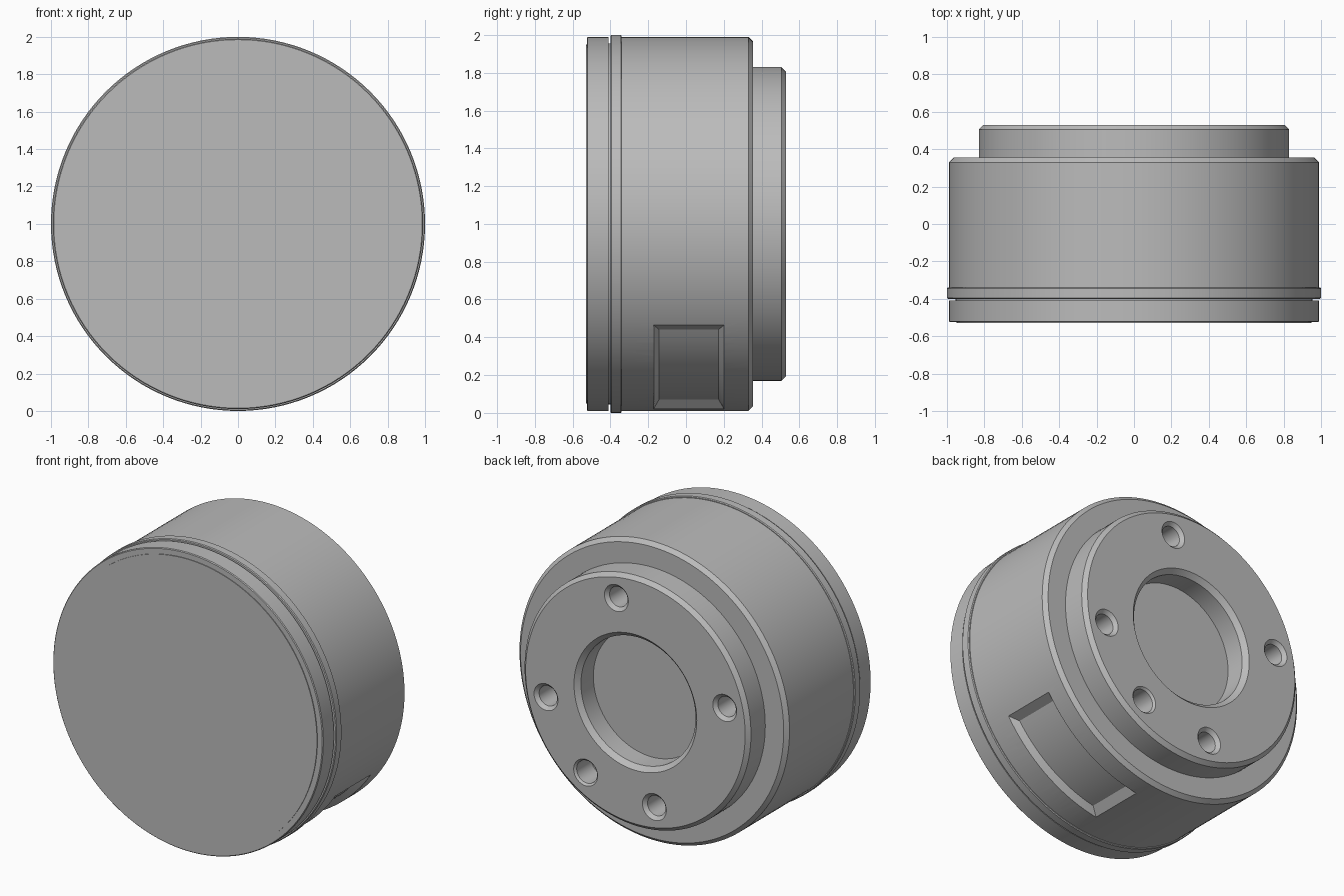
import bpy
import bmesh
from math import cos, sin, radians, tau

SEGMENTS = 128
AXIS_Z = 1.0

cube = bpy.data.objects.get("Cube")
if cube:
    bpy.data.objects.remove(cube, do_unlink=True)

grey = bpy.data.materials.new("machined grey")
grey.use_nodes = True
grey.diffuse_color = (0.5, 0.5, 0.5, 1)
grey.node_tree.nodes["Principled BSDF"].inputs["Base Color"].default_value = (0.5, 0.5, 0.5, 1)


def finish(name, bm):
    """Turn a bmesh into a grey object."""
    bmesh.ops.recalc_face_normals(bm, faces=bm.faces)
    mesh = bpy.data.meshes.new(name)
    bm.to_mesh(mesh)
    bm.free()
    mesh.materials.append(grey)
    obj = bpy.data.objects.new(name, mesh)
    bpy.context.collection.objects.link(obj)
    return obj


def loft(name, rings, closed=False):
    """Skin equal-length rings of points, capping the ends unless closed."""
    bm = bmesh.new()
    loops = [[bm.verts.new(p) for p in ring] for ring in rings]
    pairs = list(zip(loops, loops[1:]))
    if closed:
        pairs.append((loops[-1], loops[0]))
    else:
        bm.faces.new(loops[0])
        bm.faces.new(loops[-1])
    for a, b in pairs:
        for i in range(len(a)):
            j = (i + 1) % len(a)
            bm.faces.new((a[i], a[j], b[j], b[i]))
    return finish(name, bm)


def lathe(name, profile, x=0.0, z=0.0, segments=SEGMENTS, closed=False):
    """Revolve (radius, y) points about an axis parallel to y."""
    rings = [[(x + r * cos(tau * i / segments), y, AXIS_Z + z + r * sin(tau * i / segments))
              for i in range(segments)] for r, y in profile]
    return loft(name, rings, closed)


def smooth(obj):
    bpy.ops.object.select_all(action='DESELECT')
    obj.select_set(True)
    bpy.context.view_layer.objects.active = obj
    bpy.ops.object.shade_smooth_by_angle(angle=radians(25))


def cut(obj, cutter):
    """Subtract the cutter and throw it away."""
    mod = obj.modifiers.new("cut", 'BOOLEAN')
    mod.operation = 'DIFFERENCE'
    mod.solver = 'EXACT'
    mod.object = cutter
    cutter.hide_render = True
    bpy.context.view_layer.objects.active = obj
    bpy.ops.object.modifier_apply(modifier=mod.name)
    bpy.data.objects.remove(cutter, do_unlink=True)


# Front plate with a slightly raised face
front_plate = lathe("front_plate", [
    (0.95, -0.53), (0.95, -0.525), (0.985, -0.525), (0.99, -0.52), (0.99, -0.41), (0.9, -0.41)])

# Thin trim ring behind the narrow groove
trim_ring = lathe("trim_ring", [
    (0.96, -0.40), (0.995, -0.40), (1.0, -0.395), (1.0, -0.345), (0.995, -0.34), (0.96, -0.34)],
    closed=True)

# Housing with chamfered shoulder and rear hub
housing = lathe("housing", [
    (0.955, -0.45), (0.955, -0.39), (0.99, -0.39), (0.99, 0.33), (0.965, 0.355),
    (0.83, 0.355), (0.83, 0.505), (0.805, 0.53)])

# Chamfered central bore
cut(housing, lathe("bore_cutter", [(0.42, 0.37), (0.42, 0.50), (0.45, 0.53), (0.46, 0.54)]))


# Four countersunk bolt holes and one locating hole
def drill(degrees, radius, rim):
    a = radians(degrees)
    cut(housing, lathe("hole_cutter", [
        (radius, 0.36), (radius, 0.53 - (rim - radius)), (rim, 0.53), (rim + 0.01, 0.54)],
        0.67 * cos(a), 0.67 * sin(a), segments=32))


for k in range(4):
    drill(-12 + 90 * k, 0.066, 0.088)
drill(-57, 0.075, 0.088)


# Shallow side recess with sloping walls
def slot_section(t):
    corners = []
    for r, spread, y in ((0.95, 21, -0.143), (0.95, 21, 0.173), (1.03, 27, 0.227), (1.03, 27, -0.197)):
        a = radians(-57 + spread * t)
        corners.append((r * cos(a), y, AXIS_Z + r * sin(a)))
    return corners


cut(housing, loft("recess_cutter", [slot_section(i / 10 - 1) for i in range(21)]))

for part in (front_plate, trim_ring, housing):
    smooth(part)
